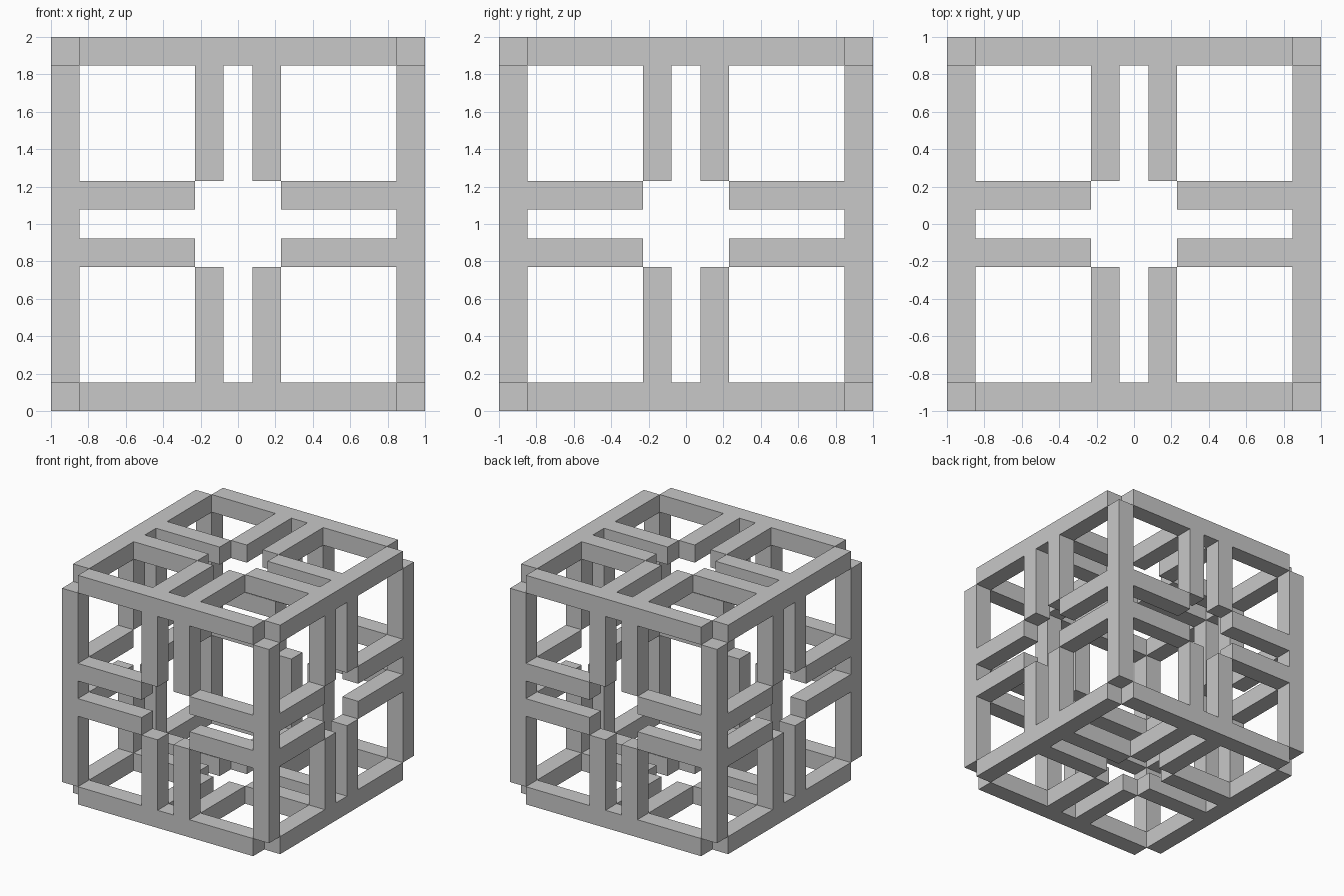
import bpy, bmesh
from math import pi
from mathutils import Matrix, Vector

cube = bpy.data.objects.get("Cube")
if cube:
    bpy.data.objects.remove(cube, do_unlink=True)

U = 2 / 13                      # bar thickness: thirteen bars span the cube
GREY = (0.58, 0.58, 0.58, 1)

grey = bpy.data.materials.new("plain_grey")
grey.use_nodes = True
grey.diffuse_color = GREY
grey.node_tree.nodes["Principled BSDF"].inputs["Base Color"].default_value = GREY


def edge_piece_mesh():
    """Beam along x on the lower front edge, with a pair of prongs on each inner side."""
    bm = bmesh.new()
    bmesh.ops.create_cube(bm, size=1)
    bmesh.ops.scale(bm, vec=(11 * U, U, U), verts=bm.verts)
    bmesh.ops.translate(bm, vec=(0, -6 * U, -6 * U), verts=bm.verts)

    # Cut the beam where the prongs start and stop
    for x in (-1.5, -0.5, 0.5, 1.5):
        bmesh.ops.bisect_plane(bm, geom=bm.verts[:] + bm.edges[:] + bm.faces[:],
                               plane_co=(x * U, 0, 0), plane_no=(1, 0, 0))

    # Find all four prong roots before any prong is pulled out
    bm.normal_update()
    roots = [(f, direction)
             for direction in (Vector((0, 1, 0)), Vector((0, 0, 1)))
             for f in bm.faces
             if f.normal.dot(direction) > 0.9
             and abs(abs(f.calc_center_median().x) - U) < 0.1 * U]

    # Pull the prongs towards the middle of the two adjoining sides
    for root, direction in roots:
        tip = bmesh.ops.extrude_discrete_faces(bm, faces=[root])["faces"][0]
        bmesh.ops.translate(bm, vec=direction * 4 * U, verts=tip.verts)

    # Merge the flat sides into clean single faces
    bmesh.ops.dissolve_limit(bm, angle_limit=0.01, verts=bm.verts, edges=bm.edges)
    bmesh.ops.recalc_face_normals(bm, faces=bm.faces)
    mesh = bpy.data.meshes.new("pronged_beam")
    bm.to_mesh(mesh)
    bm.free()
    mesh.materials.append(grey)
    return mesh


# The same piece on all twelve edges of the cube
mesh = edge_piece_mesh()
turns = {"width": Matrix.Identity(4),
         "depth": Matrix.Rotation(pi / 2, 4, "Z"),
         "height": Matrix.Rotation(pi / 2, 4, "Y")}
for name, turn in turns.items():
    for i in range(4):
        beam = bpy.data.objects.new(f"{name}_edge_beam_{i + 1}", mesh)
        beam.matrix_world = (Matrix.Translation((0, 0, 1)) @ turn
                             @ Matrix.Rotation(i * pi / 2, 4, "X"))
        bpy.context.collection.objects.link(beam)
